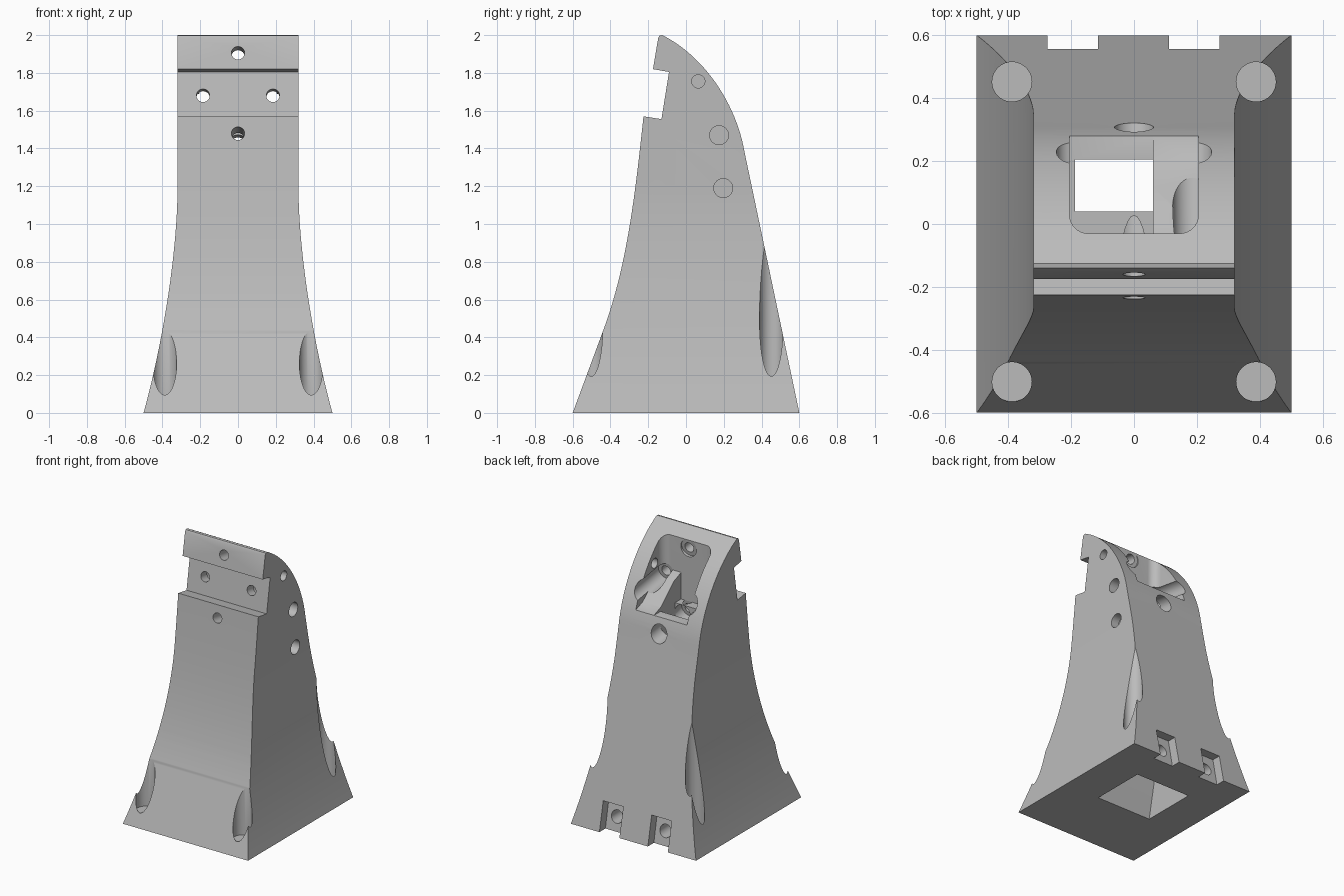
import bpy, bmesh, math
from mathutils import Vector
from mathutils.geometry import interpolate_bezier

if "Cube" in bpy.data.objects:
    bpy.data.objects.remove(bpy.data.objects["Cube"])

grey = bpy.data.materials.new("plain grey")
grey.use_nodes = True
grey.diffuse_color = (0.5, 0.5, 0.5, 1)
grey.node_tree.nodes["Principled BSDF"].inputs["Base Color"].default_value = (0.5, 0.5, 0.5, 1)


def finish(name, bm):
    bmesh.ops.recalc_face_normals(bm, faces=bm.faces)
    mesh = bpy.data.meshes.new(name)
    bm.to_mesh(mesh)
    bm.free()
    mesh.materials.append(grey)
    obj = bpy.data.objects.new(name, mesh)
    bpy.context.collection.objects.link(obj)
    return obj


def prism(name, pts, axis, lo, hi):
    """Extrude a 2D outline along an axis, from lo to hi."""
    place = {"x": lambda a, b, d: (d, a, b),
             "y": lambda a, b, d: (a, d, b),
             "z": lambda a, b, d: (a, b, d)}[axis]
    bm = bmesh.new()
    face = bm.faces.new([bm.verts.new(place(a, b, lo)) for a, b in pts])
    new = bmesh.ops.extrude_face_region(bm, geom=[face])["geom"]
    shift = Vector(place(0, 0, hi - lo))
    bmesh.ops.translate(bm, vec=shift, verts=[v for v in new if isinstance(v, bmesh.types.BMVert)])
    return finish(name, bm)


def rod(name, start, end, radius):
    """Round cutter between two points."""
    start, end = Vector(start), Vector(end)
    way = end - start
    bm = bmesh.new()
    bmesh.ops.create_cone(bm, cap_ends=True, segments=40, radius1=radius, radius2=radius, depth=way.length)
    turn = way.to_track_quat("Z", "Y").to_matrix().to_4x4()
    turn.translation = (start + end) / 2
    bm.transform(turn)
    return finish(name, bm)


def loft(name, low, high):
    """Join two rectangles given as (x0, x1, y0, y1, z)."""
    bm = bmesh.new()
    for x0, x1, y0, y1, z in (low, high):
        for x in (x0, x1):
            for y in (y0, y1):
                bm.verts.new((x, y, z))
    bmesh.ops.convex_hull(bm, input=bm.verts)
    bmesh.ops.dissolve_limit(bm, angle_limit=0.01, verts=bm.verts, edges=bm.edges)
    return finish(name, bm)


def boolean(obj, cutter, operation="DIFFERENCE"):
    mod = obj.modifiers.new("cut", "BOOLEAN")
    mod.operation, mod.solver, mod.object = operation, "EXACT", cutter
    bpy.context.view_layer.objects.active = obj
    bpy.ops.object.modifier_apply(modifier=mod.name)
    bpy.data.objects.remove(cutter)


def curve(a, b, c, d, count=24):
    return [tuple(p)[:2] for p in interpolate_bezier(*[Vector((*q, 0)) for q in (a, b, c, d)], count)]


# Side outline: flared front, stepped notch, rounded back
side = [(-0.6, 0)]
side += curve((-0.437, 0.44), (-0.307, 0.79), (-0.265, 1.2), (-0.225, 1.57))
side += [(-0.13, 1.555), (-0.09, 1.805), (-0.175, 1.82), (-0.147, 1.985), (-0.14, 1.997)]
side += curve((-0.125, 2), (0.11, 1.88), (0.27, 1.62), (0.31, 1.38))
side += [(0.6, 0)]
body = prism("bracket_body", side, "x", -0.7, 0.7)

# Front outline: narrow top, flared foot
flare = [(0.528, -0.1)] + curve((0.5, 0), (0.4, 0.36), (0.32, 0.85), (0.32, 1.2)) + [(0.32, 2.1)]
flare += [(-x, z) for x, z in reversed(flare)]
boolean(body, prism("flare", flare, "y", -0.8, 0.8), "INTERSECT")

# Open pocket in the back, with a sloping filler on one side
r = 0.06
corner = [(0.145 + r * math.sin(a), 0.03 - r * math.cos(a)) for a in
          [math.pi / 2 * i / 10 for i in range(11)]]
outline = corner + [(0.205, 0.7), (-0.205, 0.7)] + [(-x, y) for x, y in reversed(corner)]
pocket = prism("pocket", outline, "z", 1.5, 2.3)
ramp = [(-0.2, 1.3), (0.8, 1.3), (0.8, 1.42), (0.28, 1.5), (0.2, 1.53), (0.05, 1.66), (-0.2, 1.76)]
boolean(pocket, prism("ramp", ramp, "x", 0.06, 0.4))
boolean(body, pocket)

# Cable shaft and the funnel under it
shaft = (-0.187, 0.06, 0.04, 0.205)
boolean(body, loft("shaft", (*shaft, 0.45), (*shaft, 1.6)))
boolean(body, loft("funnel", (-0.225, 0.225, -0.115, 0.3, -0.02), (*shaft, 0.5)))

# Tilted screw holes in the front, with wide channels behind
tilt = Vector((0, 0.987, -0.158))
for x, y, z in ((0, -0.16, 1.905), (0.185, -0.11, 1.68), (-0.185, -0.11, 1.68), (0, -0.24, 1.48)):
    mouth = Vector((x, y, z))
    boolean(body, rod("screw_hole", mouth - tilt * 0.12, mouth + tilt * 0.4, 0.035))
    inner = mouth + tilt * ((-0.038 - y) / tilt.y)
    boolean(body, rod("screw_channel", inner, inner + tilt * 0.8, 0.062))

# Round sockets in one flank
for y, z, radius, depth in ((-0.1, 1.905, 0.05, 0.06), (0.065, 1.755, 0.035, 0.16),
                            (0.175, 1.47, 0.05, 0.2), (-0.145, 1.445, 0.05, 0.06),
                            (-0.145, 1.19, 0.05, 0.06), (0.197, 1.19, 0.05, 0.06)):
    boolean(body, rod("socket", (0.32 - depth, y, z), (0.5, y, z), radius))

# Corner mounting holes with tall counterbores
for x in (-0.388, 0.388):
    for y in (-0.502, 0.452):
        boolean(body, rod("mount_hole", (x, y, -0.1), (x, y, 0.3), 0.034))
        boolean(body, rod("counterbore", (x, y, 0.09), (x, y, 1.9), 0.063))

# Rear foot notches, each with a round hole
notch = [(0.535, -0.02), (0.8, -0.02), (0.8, 0.21), (0.49, 0.21)]
for x in (-0.195, 0.192):
    boolean(body, prism("notch", notch, "x", x - 0.08, x + 0.08))
    boolean(body, rod("notch_hole", (x, 0.4, 0.1), (x, 0.7, 0.1), 0.045))

bpy.ops.object.select_all(action="DESELECT")
body.select_set(True)
bpy.context.view_layer.objects.active = body
bpy.ops.object.shade_smooth_by_angle(angle=math.radians(25))
